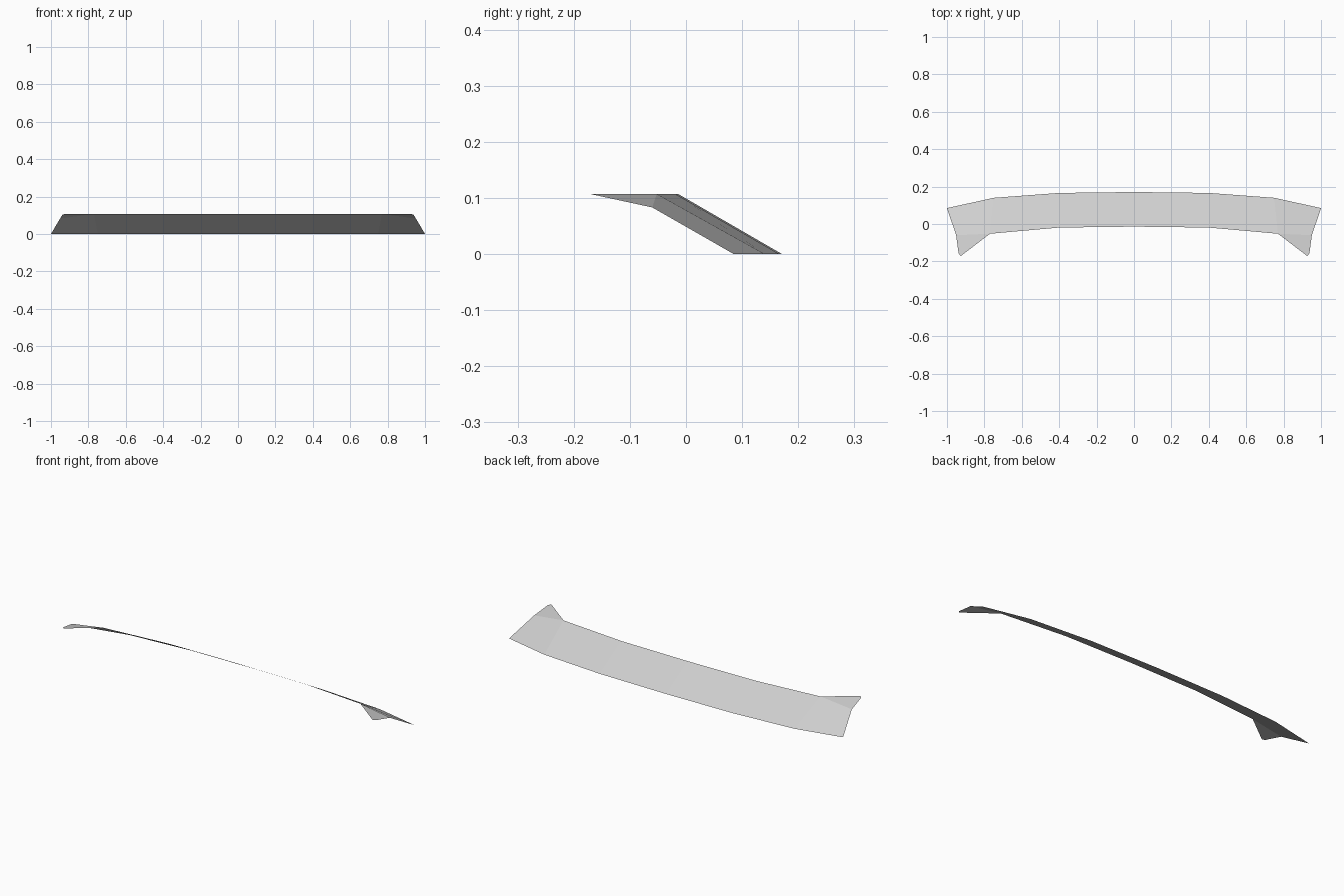
import bpy
import bmesh

if "Cube" in bpy.data.objects:
    bpy.data.objects.remove(bpy.data.objects["Cube"])

# One flat colour
grey = bpy.data.materials.new("light grey")
grey.diffuse_color = (0.62, 0.62, 0.62, 1)
grey.use_nodes = True
grey.node_tree.nodes["Principled BSDF"].inputs["Base Color"].default_value = grey.diffuse_color

TOP = 0.107

# Half of the curved panel: (x, y) along the lower rear edge and upper front edge
rear_edge = [(0, 0.171), (0.40, 0.166), (0.75, 0.140), (1.0, 0.085)]
front_edge = [(0, -0.014), (0.40, -0.019), (0.77, -0.052)]

bm = bmesh.new()
rear = [bm.verts.new((x, y, 0)) for x, y in rear_edge]
front = [bm.verts.new((x, y, TOP)) for x, y in front_edge]

# Corner of the panel where the wing tip begins
side = bm.verts.new((0.951, -0.060, 0.083))
front.append(side)

# Sloping strip
for i in range(3):
    bm.faces.new((front[i], front[i + 1], rear[i + 1], rear[i]))

# Forward-pointing wing tip with a clipped corner
tip_outer = bm.verts.new((0.938, -0.157, 0.104))
tip_inner = bm.verts.new((0.926, -0.171, TOP))
bm.faces.new((front[2], tip_inner, tip_outer, side))

# Outer faces look upward
for f in bm.faces:
    f.normal_update()
    if f.normal.z < 0:
        f.normal_flip()

mesh = bpy.data.meshes.new("curved_panel")
bm.to_mesh(mesh)
bm.free()
mesh.materials.append(grey)

panel = bpy.data.objects.new("curved_panel", mesh)
bpy.context.collection.objects.link(panel)

# Other half
mirror = panel.modifiers.new("mirror", 'MIRROR')
mirror.use_clip = True
mirror.merge_threshold = 0.0005
